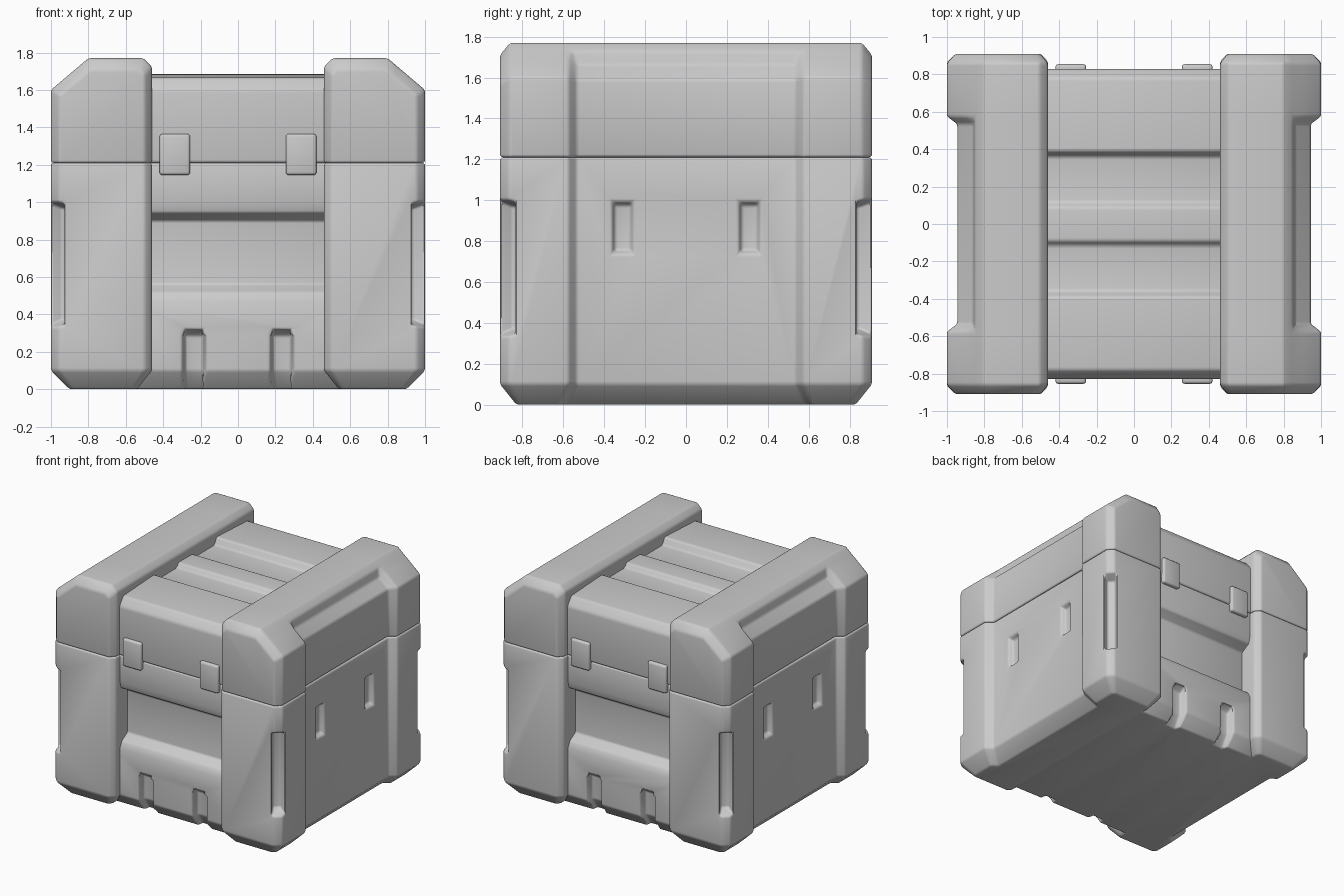
import bpy, bmesh
from mathutils import Vector

if "Cube" in bpy.data.objects:
    bpy.data.objects.remove(bpy.data.objects["Cube"])


def loft(bm, sections):
    """Skin a list of equal-length closed sections and cap both ends."""
    rings = [[bm.verts.new(p) for p in s] for s in sections]
    n = len(rings[0])
    faces = [bm.faces.new(rings[0]), bm.faces.new(rings[-1])]
    for a, b in zip(rings, rings[1:]):
        for i in range(n):
            j = (i + 1) % n
            faces.append(bm.faces.new((a[i], a[j], b[j], b[i])))
    bmesh.ops.recalc_face_normals(bm, faces=faces)


def make(name, *solids):
    bm = bmesh.new()
    for s in solids:
        loft(bm, s)
    mesh = bpy.data.meshes.new(name)
    bm.to_mesh(mesh)
    bm.free()
    ob = bpy.data.objects.new(name, mesh)
    bpy.context.collection.objects.link(ob)
    return ob


def finish(ob, width, cutter=None, mirror=(False, False)):
    """Cut, bevel, mirror, bake the modifiers and smooth."""
    if cutter:
        cutter.hide_render = True
        m = ob.modifiers.new("cut", 'BOOLEAN')
        m.object, m.operation, m.solver = cutter, 'DIFFERENCE', 'EXACT'
    m = ob.modifiers.new("bevel", 'BEVEL')
    m.width, m.segments, m.limit_method = width, 3, 'ANGLE'
    m.use_clamp_overlap = cutter is None
    if any(mirror):
        m = ob.modifiers.new("mirror", 'MIRROR')
        m.use_axis = (*mirror, False)
        m.use_clip = False
        m.use_mirror_merge = False
    dg = bpy.context.evaluated_depsgraph_get()
    mesh = bpy.data.meshes.new_from_object(ob.evaluated_get(dg))
    ob.modifiers.clear()
    ob.data = mesh
    if cutter:
        bpy.data.objects.remove(cutter)
    bpy.ops.object.select_all(action='DESELECT')
    ob.select_set(True)
    bpy.context.view_layer.objects.active = ob
    bpy.ops.object.shade_smooth_by_angle(angle=0.6)


def slot(center, normal, depth, floor, rim):
    """Tapered pocket cutter; floor and rim are (half width, z low, z high)."""
    n = Vector((*normal, 0)).normalized()
    t = Vector((-n.y, n.x, 0))
    c = Vector((*center, 0))
    out = []
    for d, (w, z0, z1) in ((0, floor), (depth, rim)):
        out.append([c + n * d + t * u + Vector((0, 0, z))
                    for u, z in ((-w, z0), (w, z0), (w, z1), (-w, z1))])
    return out


def both_ends(half):
    """Close a half outline by reflecting it in its second-last axis y."""
    return half + [(x, -y) for x, y in reversed(half)]


# Side bodies: plan outline with corner posts, inset at the foot
plan = both_ends([(.46, -.87), (.50, -.91), (.955, -.91), (1, -.865), (1, -.575), (.945, -.535)])
foot = both_ends([(.54, -.80), (.56, -.83), (.88, -.83), (.90, -.81), (.90, -.62), (.85, -.59)])
side = make("side_body", [[(x, y, z) for x, y in o]
                          for o, z in ((foot, 0), (plan, .1), (plan, 1.21))])
pockets = []
for s in (-1, 1):
    pockets.append(slot((.918, s * .825), (1, s), .11, (.03, .37, .97), (.06, .325, 1.01)))
    pockets.append(slot((.905, s * .31), (1, 0), .06, (.037, .755, .975), (.062, .725, 1.005)))
finish(side, .014, make("pocket_cutter", *pockets), (True, False))

# Side lids: rail profile lofted along y, recessed between the corners
end = [(.50, 1.21), (.50, 1.68), (.53, 1.71), (.79, 1.71), (.83, 1.676), (.88, 1.634), (.955, 1.57), (.955, 1.21)]
full = [(.46, 1.21), (.46, 1.725), (.505, 1.77), (.80, 1.77), (.85, 1.7275), (.90, 1.685), (1, 1.6), (1, 1.21)]
mid = full[:5] + [(.86, 1.66), (.945, 1.59), (.945, 1.21)]
stations = [(end, -.91), (full, -.86), (full, -.575), (mid, -.535),
            (mid, .535), (full, .575), (full, .86), (end, .91)]
lid = make("side_lid", [[(x, y, z) for x, z in p] for p, y in stations])
finish(lid, .014, mirror=(True, False))


def bar(name, half):
    """Extrude a y-symmetric (y, z) profile across the middle."""
    prof = [(-y, z) for y, z in half] + [(y, z) for y, z in reversed(half)]
    return make(name, [[(x, y, z) for y, z in prof] for x in (-.58, .58)])


# Middle body with front and back recess and foot notches
body = bar("middle_body", [(.75, 0), (.825, .1), (.825, .47), (.80, .52), (.73, .56),
                           (.73, .90), (.81, .945), (.825, 1.0), (.825, 1.21)])
notches = []
for sx in (-1, 1):
    for sy in (-1, 1):
        notches.append([[(sx * .235 + w, sy * y, z) for w, y in
                         ((-.078, .86), (.078, .86), (.045, f), (-.045, f))]
                        for f, z in ((.69, -.02), (.77, .1), (.77, .285), (.815, .32))])
finish(body, .012, make("notch_cutter", *notches))

# Middle lid with stepped top
finish(bar("middle_lid", [(.83, 1.21), (.83, 1.60), (.78, 1.665), (.39, 1.685),
                          (.36, 1.63), (.115, 1.63), (.09, 1.665)]), .016)

# Latches
latch = make("latch", [[(x, y, z) for x, z in ((.256, 1.145), (.42, 1.145), (.42, 1.365), (.256, 1.365))]
                       for y in (-.855, -.78)])
finish(latch, .016, mirror=(True, True))
